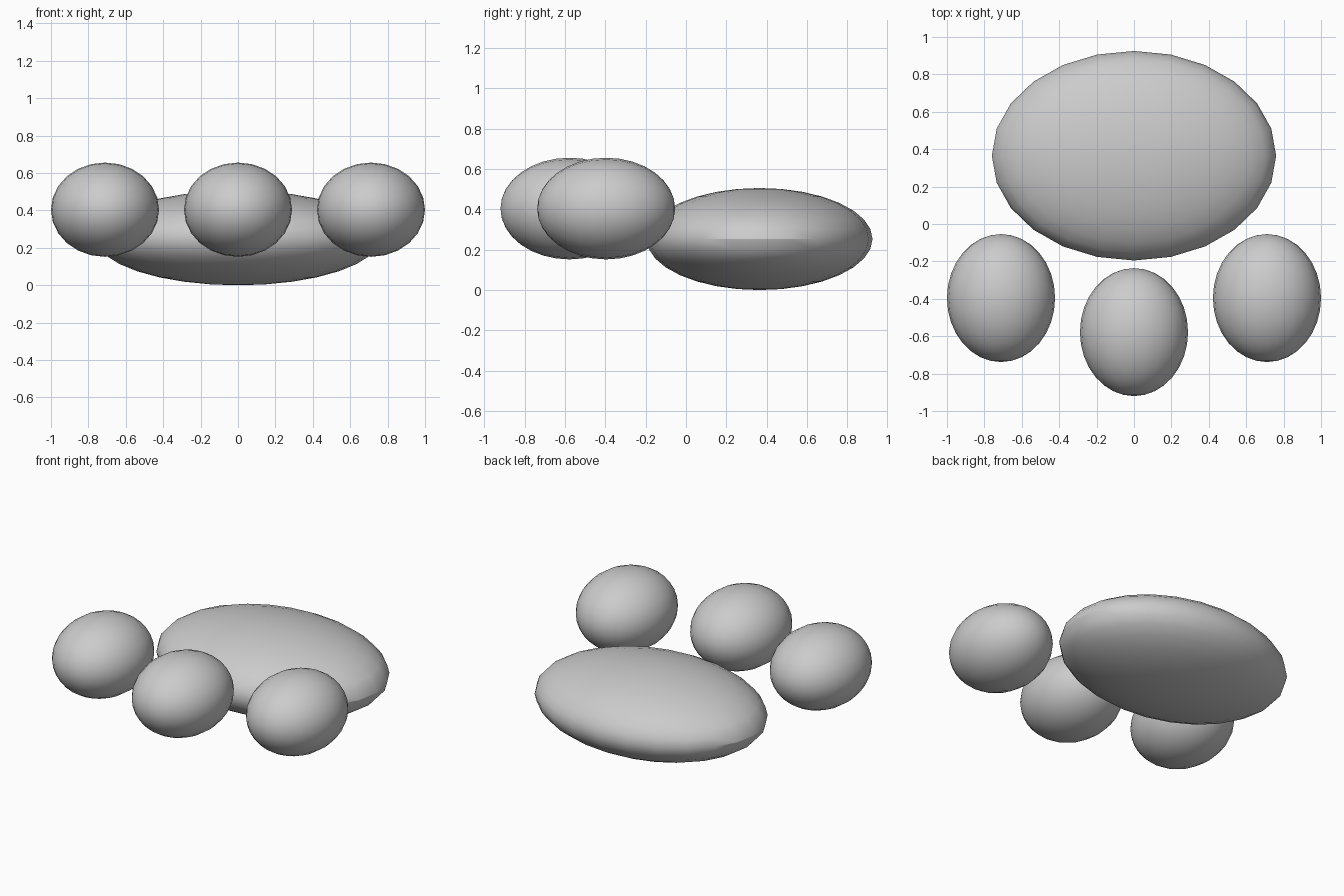
import bpy
import math

cube = bpy.data.objects.get("Cube")
if cube:
    bpy.data.objects.remove(cube, do_unlink=True)

# Single plain grey material
GREY = (0.6, 0.6, 0.6, 1.0)
grey = bpy.data.materials.new("plain_grey")
grey.use_nodes = True
grey.diffuse_color = GREY
grey.node_tree.nodes["Principled BSDF"].inputs["Base Color"].default_value = GREY


def ellipsoid(name, centre, radii, pole_forward=False):
    """Smooth ellipsoid; its poles lie on z, or on y when pole_forward."""
    bpy.ops.mesh.primitive_uv_sphere_add(segments=24, ring_count=16, radius=1)
    obj = bpy.context.object
    obj.name = name
    if pole_forward:
        obj.rotation_euler.x = math.radians(90)
        bpy.ops.object.transform_apply(rotation=True)
    obj.scale = radii
    obj.location = centre
    bpy.ops.object.transform_apply(location=False, rotation=False, scale=True)
    bpy.ops.object.shade_smooth_by_angle(angle=math.radians(30))
    obj.data.materials.append(grey)
    return obj


# Broad flattened main pad at the back
ellipsoid("main_pad", (0, 0.365, 0.253), (0.76, 0.56, 0.253))

# Three raised toe pads at the front
TOE = (0.289, 0.342, 0.252)
ellipsoid("middle_toe", (0, -0.578, 0.404), TOE, True)
for side, sign in (("left", 1), ("right", -1)):
    ellipsoid(side + "_toe", (sign * 0.711, -0.396, 0.404), TOE, True)
